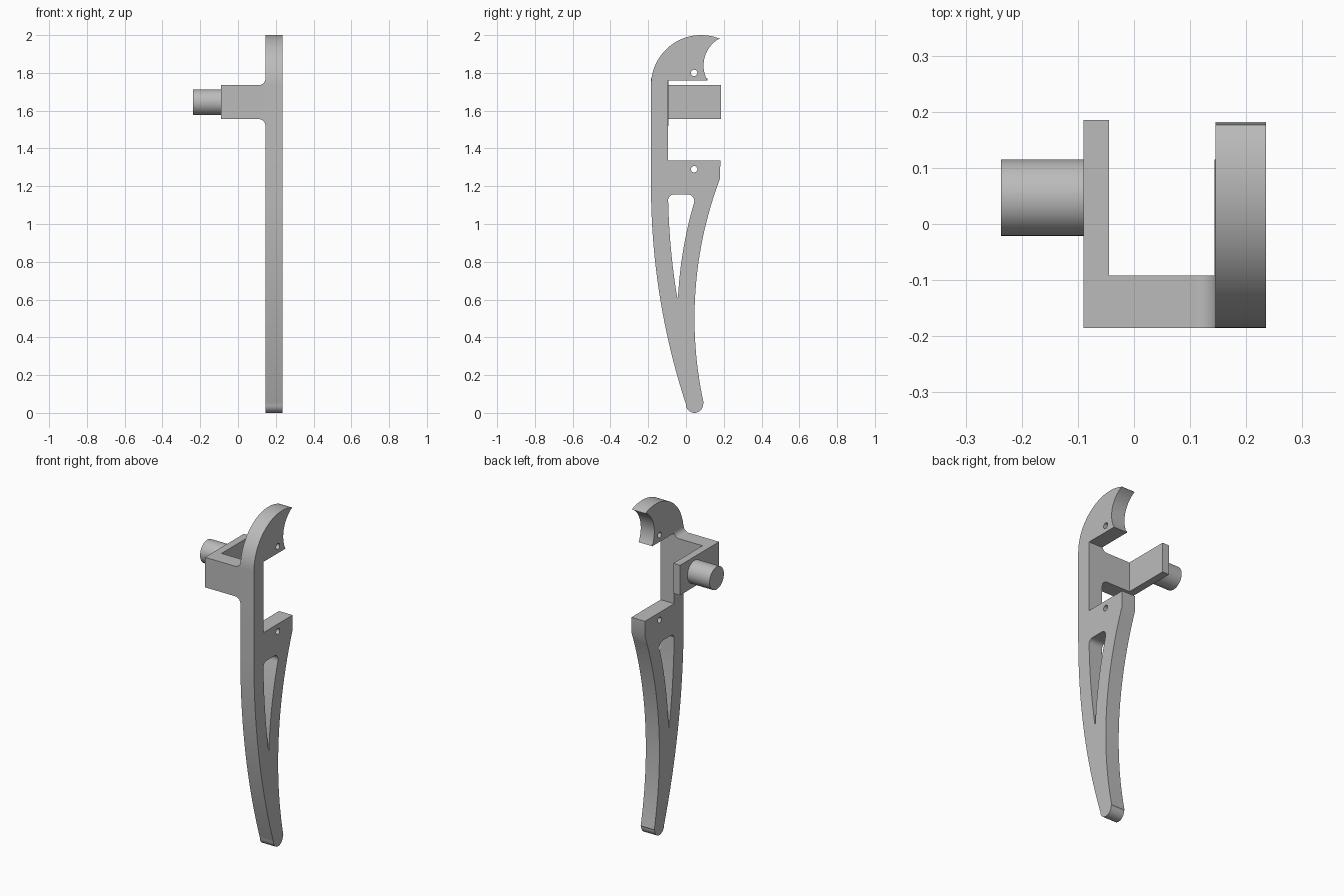
import bpy
from math import sin, cos, pi, radians, sqrt, atan2

cube = bpy.data.objects.get("Cube")
if cube:
    bpy.data.objects.remove(cube)

grey = bpy.data.materials.new("grey metal")
grey.use_nodes = True
colour = (0.5, 0.5, 0.5, 1)
grey.diffuse_color = colour
grey.node_tree.nodes["Principled BSDF"].inputs["Base Color"].default_value = colour

ROTATION = {"x": (pi / 2, 0, pi / 2), "y": (pi / 2, 0, 0), "z": (0, 0, 0)}


def arc(cx, cy, r, a0, a1, n=16):
    """Points on an arc, angles in degrees."""
    angles = [radians(a0 + (a1 - a0) * i / n) for i in range(n + 1)]
    return [(cx + r * cos(a), cy + r * sin(a)) for a in angles]


def side(cx, cy, r, sign, z0, z1, n=24):
    """Points on a long shallow edge arc, bulging towards -y."""
    heights = [z0 + (z1 - z0) * i / n for i in range(n + 1)]
    return [(cx + sign * sqrt(r * r - (z - cy) ** 2), z) for z in heights]


def extrude(name, loops, axis, low, high):
    """Fill the closed loops, with inner ones as holes, and extrude along an axis."""
    curve = bpy.data.curves.new(name, "CURVE")
    curve.dimensions = "2D"
    curve.fill_mode = "BOTH"
    curve.extrude = (high - low) / 2
    for loop in loops:
        spline = curve.splines.new("POLY")
        spline.points.add(len(loop) - 1)
        for point, (u, v) in zip(spline.points, loop):
            point.co = (u, v, 0, 1)
        spline.use_cyclic_u = True
    ob = bpy.data.objects.new(name, curve)
    bpy.context.collection.objects.link(ob)
    ob.rotation_euler = ROTATION[axis]
    ob.location["xyz".index(axis)] = (low + high) / 2
    bpy.ops.object.select_all(action="DESELECT")
    ob.select_set(True)
    bpy.context.view_layer.objects.active = ob
    bpy.ops.object.convert(target="MESH")
    ob = bpy.context.object
    ob.data.materials.clear()
    ob.data.materials.append(grey)
    bpy.ops.object.shade_smooth_by_angle(angle=radians(30))
    return ob


# Lever plate: hook, slot, curved handle with rounded tip
hook_dy, hook_dz = 0.077, 0.143
throat_end = 180 + degrees if (degrees := 29) else 0
outline = arc(0.08, 1.735, 0.265, 180, 68, 32)
outline += arc(0.257, 1.839, 0.164, 119, 209, 20)
outline += [(-0.095, 1.76), (-0.095, 1.335), (0.182, 1.335)]
outline += side(2.141, 0.5, 2.096, -1, 1.24, 0.05)
outline += arc(0.045, 0.045, 0.045, 0, -180)
outline += side(3.513, 1.2, 3.698, -1, 0.055, 1.2)

# Tapered window, its sides parallel to the handle edges
window = side(3.513, 1.2, 3.608, -1, 0.61, 1.125)
window += arc(-0.064, 1.125, 0.031, 170, 90, 8)
window += arc(0.010, 1.122, 0.034, 90, -15, 8)
window += side(2.141, 0.5, 2.186, -1, 1.105, 0.61)

pin_holes = [arc(0.043, z, 0.017, 0, 345, 23) for z in (1.80, 1.29)]
extrude("lever_plate", [outline, window] + pin_holes, "x", 0.145, 0.235)

# Angled bracket reaching sideways from the plate
bracket = [(-0.09, -0.185), (0.145, -0.185), (0.145, -0.092),
           (-0.045, -0.092), (-0.045, 0.185), (-0.09, 0.185)]
extrude("bracket", [bracket], "z", 1.555, 1.735)

# Fillets where the bracket meets the plate
R = 0.035
upper = arc(0.145 - R, 1.735 + R, R, -90, 0, 10) + [(0.145, 1.735)]
lower = arc(0.145 - R, 1.555 - R, R, 90, 0, 10) + [(0.145, 1.555)]
extrude("upper_fillet", [upper], "y", -0.185, -0.092)
extrude("lower_fillet", [lower], "y", -0.185, -0.092)

# Remnant of the upper fillet along the hook's lower edge
remnant = arc(0.145 - R, 1.735 + R, R, -17, 0, 5) + [(0.145, 1.76)]
extrude("fillet_remnant", [remnant], "y", -0.092, 0.115)

# Round peg on the outer face of the bracket
extrude("peg", [arc(0.047, 1.645, 0.068, 0, 354.375, 63)], "x", -0.237, -0.09)
